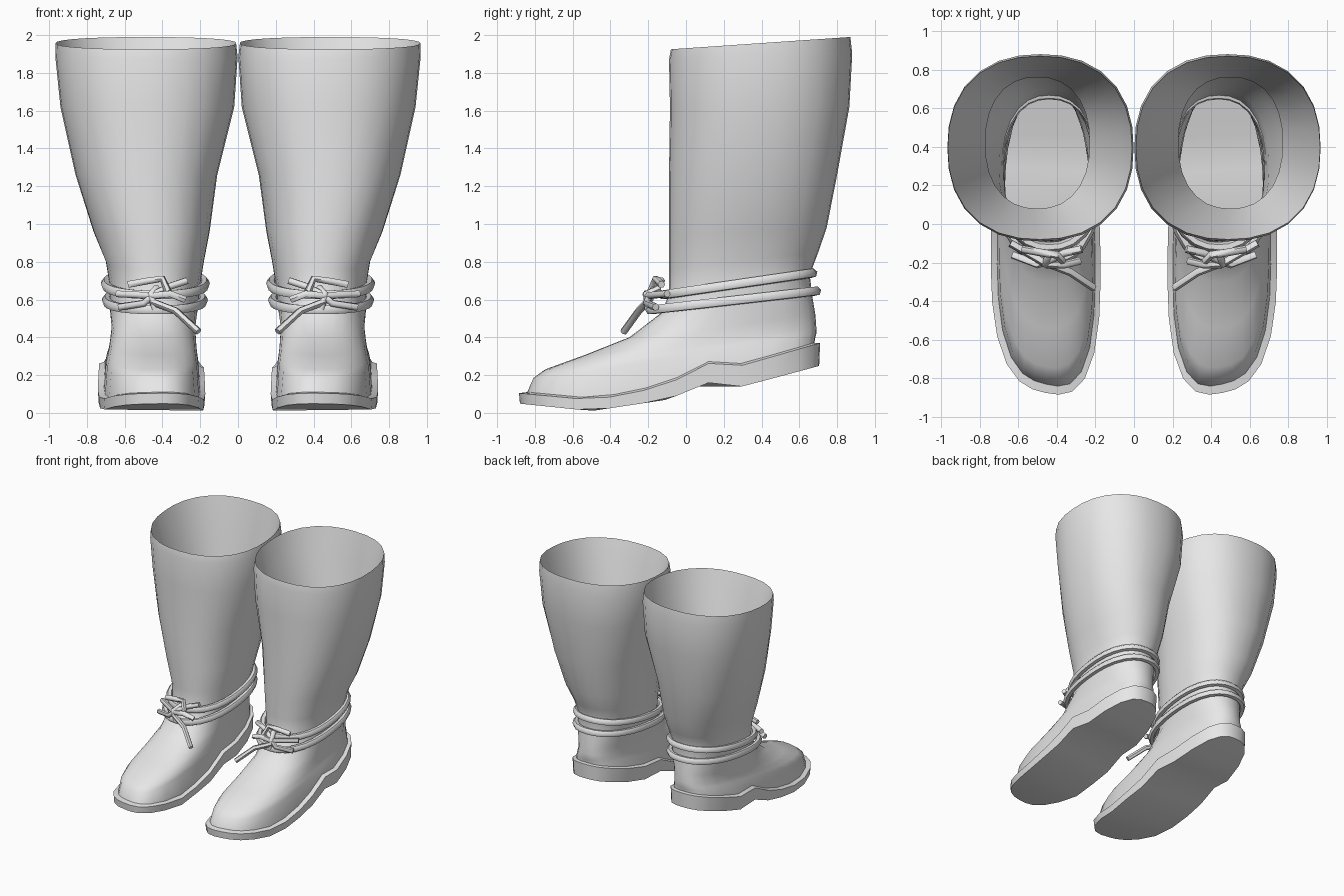
import bpy, bmesh, math

if "Cube" in bpy.data.objects:
    bpy.data.objects.remove(bpy.data.objects["Cube"])

N = 28  # points in each ring

leather = bpy.data.materials.new("grey leather")
leather.diffuse_color = (0.8, 0.8, 0.8, 1)
leather.use_nodes = True
leather.node_tree.nodes["Principled BSDF"].inputs["Base Color"].default_value = leather.diffuse_color


def finish(ob, angle=45):
    """Colour, smooth and mirror a part to make the pair."""
    ob.data.materials.append(leather)
    ob.data.shade_smooth()
    ob.data.set_sharp_from_angle(angle=math.radians(angle))
    m = ob.modifiers.new("pair", 'MIRROR')
    m.use_mirror_merge = False


def table(points, y):
    """Piecewise linear lookup."""
    if y <= points[0][0]:
        return points[0][1]
    for (a, u), (b, v) in zip(points, points[1:]):
        if y <= b:
            return u + (v - u) * (y - a) / (b - a)
    return points[-1][1]


def ring(x0, x1, y0, y1, zf, zb, n=2.3, skew=0.0, height=None):
    """Rounded outline; z slopes from front zf to back zb, or follows height(y)."""
    pts = []
    cx, cy = (x0 + x1) / 2, (y0 + y1) / 2
    for i in range(N):
        a = 2 * math.pi * i / N
        s, c = math.sin(a), -math.cos(a)          # starts at the front
        r = (abs(s) ** n + abs(c) ** n) ** (-1 / n)
        u, v = s * r, c * r
        t = (v + 1) / 2
        y = cy + v * (y1 - y0) / 2 + skew * u * (1 - t)
        x = cx + u * (x1 - x0) / 2 * (1 - (0.10 * t if skew else 0))
        z = height(y) if height else zf + (zb - zf) * t
        pts.append((x, y, z))
    return pts


def loft(name, rings, cap=False):
    bm = bmesh.new()
    vs = [[bm.verts.new(p) for p in r] for r in rings]
    for a, b in zip(vs, vs[1:]):
        for i in range(N):
            j = (i + 1) % N
            bm.faces.new((a[j], a[i], b[i], b[j]))
    if cap:  # strips across the last ring
        r = vs[-1]
        for i in range(N // 2):
            face = [r[i], r[i + 1], r[(N - i - 1) % N], r[(N - i) % N]]
            bm.faces.new(list(dict.fromkeys(face)))
        bmesh.ops.recalc_face_normals(bm, faces=bm.faces[:])
    me = bpy.data.meshes.new(name)
    bm.to_mesh(me)
    bm.free()
    ob = bpy.data.objects.new(name, me)
    bpy.context.collection.objects.link(ob)
    finish(ob)


def tube(name, pts, radius=0.022, closed=False):
    cu = bpy.data.curves.new(name, 'CURVE')
    cu.dimensions = '3D'
    cu.bevel_depth = radius
    cu.bevel_resolution = 1
    cu.use_fill_caps = True
    sp = cu.splines.new('POLY')
    sp.points.add(len(pts) - 1)
    for p, co in zip(sp.points, pts):
        p.co = (*co, 1)
    sp.use_cyclic_u = closed
    tmp = bpy.data.objects.new(name, cu)
    bpy.context.collection.objects.link(tmp)
    me = bpy.data.meshes.new_from_object(
        tmp.evaluated_get(bpy.context.evaluated_depsgraph_get()))
    bpy.data.objects.remove(tmp)
    me.materials.clear()
    ob = bpy.data.objects.new(name, me)
    bpy.context.collection.objects.link(ob)
    finish(ob, 60)


# sole underside, with raised toe, arch and heel
BOTTOM = [(-0.89, 0.05), (-0.5, 0.01), (-0.1, 0.07), (0.12, 0.16),
          (0.2, 0.14), (0.3, 0.14), (0.71, 0.25)]
THICK = [(-0.89, 0.055), (-0.3, 0.06), (0.2, 0.11), (0.71, 0.12)]


def under(y):
    return table(BOTTOM, y)


def welt(y):
    return under(y) + table(THICK, y)


seam = ring(0.19, 0.72, -0.83, 0.68, 0, 0, 2.9, 0.06, lambda y: welt(y) + 0.01)

# shaft flowing down into the foot
rim = ring(0.01, 0.965, -0.08, 0.87, 1.925, 1.99)
loft("boot_upper", [
    rim,
    ring(0.002, 0.967, -0.09, 0.88, 1.87, 1.90),
    ring(0.02, 0.94, -0.085, 0.865, 1.62, 1.62),
    ring(0.11, 0.86, -0.09, 0.80, 1.26, 1.26),
    ring(0.15, 0.765, -0.09, 0.745, 0.94, 0.98),
    ring(0.18, 0.70, -0.09, 0.70, 0.76, 0.85),
    ring(0.20, 0.68, -0.09, 0.655, 0.63, 0.73),
    ring(0.21, 0.68, -0.13, 0.67, 0.53, 0.61),
    ring(0.215, 0.68, -0.30, 0.685, 0.40, 0.52, 2.4, 0.01),
    ring(0.21, 0.69, -0.54, 0.69, 0.305, 0.45, 2.5, 0.02),
    ring(0.205, 0.70, -0.74, 0.69, 0.23, 0.42, 2.7, 0.04),
    ring(0.20, 0.71, -0.80, 0.685, 0.185, 0.40, 2.8, 0.05),
    seam,
])

# inner lining of the shaft
loft("lining", [
    ring(0.23, 0.77, 0.08, 0.76, 1.28, 1.28),
    ring(0.06, 0.91, -0.03, 0.83, 1.75, 1.77),
    rim,
])

# sole with protruding edge
loft("sole", [
    seam,
    ring(0.16, 0.755, -0.875, 0.71, 0, 0, 2.8, 0.06, welt),
    ring(0.165, 0.75, -0.87, 0.705, 0, 0, 2.8, 0.06, under),
], cap=True)

# two straps round the ankle
tube("upper_strap", ring(0.175, 0.70, -0.12, 0.67, 0.625, 0.74), 0.026, True)
tube("lower_strap", ring(0.185, 0.695, -0.19, 0.69, 0.545, 0.645), 0.026, True)

# knotted ties at the instep
TIES = [
    [(0.27, -0.13, 0.70), (0.36, -0.15, 0.67), (0.44, -0.19, 0.63), (0.50, -0.21, 0.58), (0.63, -0.16, 0.56)],
    [(0.58, -0.13, 0.68), (0.47, -0.15, 0.70), (0.40, -0.16, 0.71), (0.37, -0.19, 0.64)],
    [(0.28, -0.19, 0.60), (0.36, -0.21, 0.63), (0.45, -0.21, 0.62), (0.64, -0.10, 0.63)],
    [(0.46, -0.20, 0.59), (0.33, -0.25, 0.54), (0.21, -0.33, 0.43)],
    [(0.43, -0.14, 0.66), (0.46, -0.21, 0.63), (0.44, -0.20, 0.55)],
]
for i, path in enumerate(TIES):
    tube(f"tie_{i + 1}", path, 0.02)
